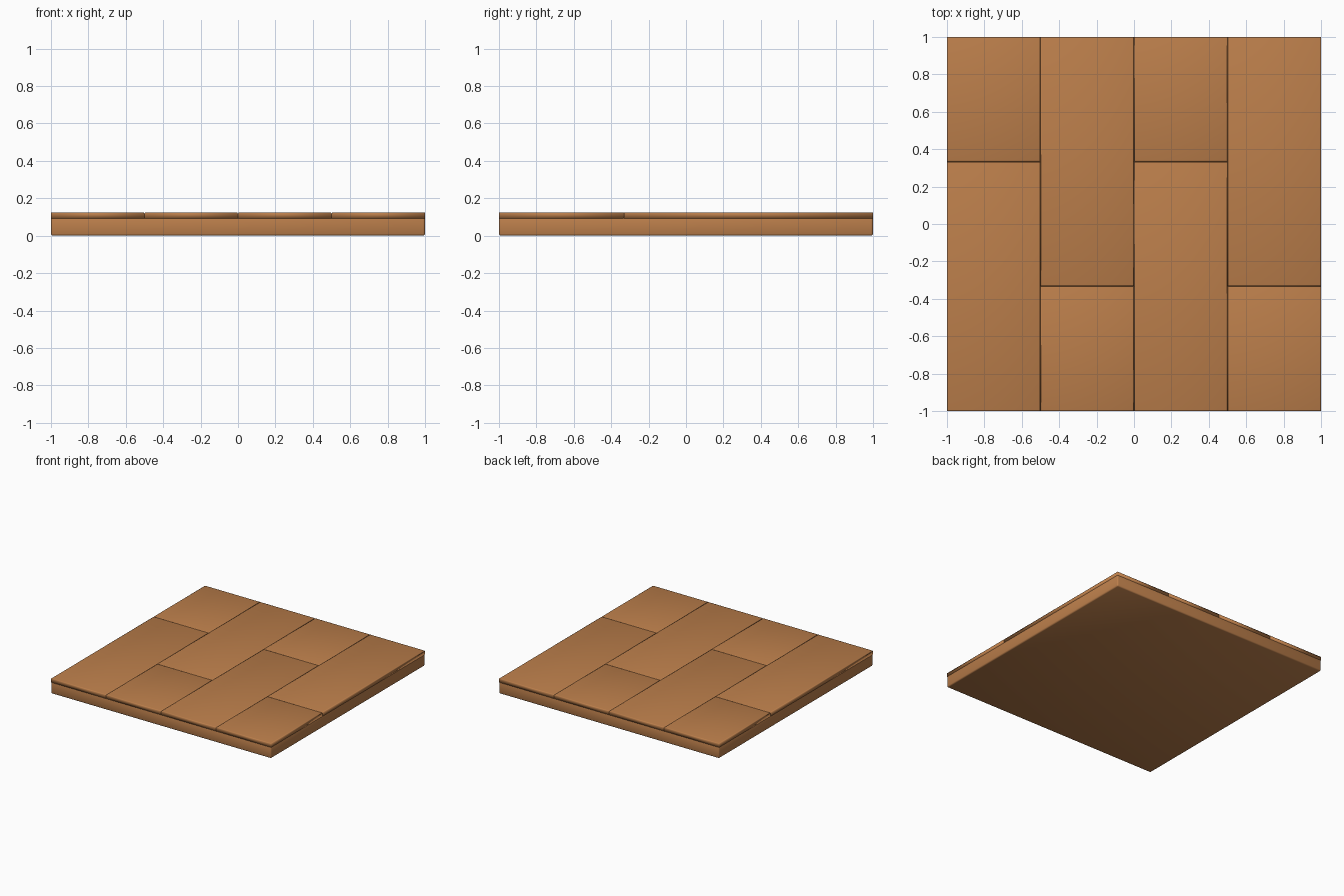
import bpy, bmesh

if "Cube" in bpy.data.objects:
    bpy.data.objects.remove(bpy.data.objects["Cube"])

wood = bpy.data.materials.new("wood")
wood.diffuse_color = (0.50, 0.21, 0.07, 1)
wood.use_nodes = True
wood.node_tree.nodes["Principled BSDF"].inputs["Base Color"].default_value = wood.diffuse_color


def block(name, lo, hi, bevel, keep_edge):
    """Box from corner lo to corner hi, with the chosen edges bevelled."""
    bm = bmesh.new()
    bmesh.ops.create_cube(bm, size=1)
    for v in bm.verts:
        v.co = [lo[i] + (v.co[i] + 0.5) * (hi[i] - lo[i]) for i in range(3)]
    edges = [e for e in bm.edges if keep_edge(e)]
    bmesh.ops.bevel(bm, geom=edges, offset=bevel, segments=2,
                    profile=0.5, affect='EDGES')
    for f in bm.faces:
        f.smooth = True
    me = bpy.data.meshes.new(name)
    bm.to_mesh(me)
    bm.free()
    me.materials.append(wood)
    ob = bpy.data.objects.new(name, me)
    bpy.context.collection.objects.link(ob)
    return ob


# base slab, rounded on every edge
block("base_slab", (-1, -1, 0), (1, 1, 0.1), 0.01, lambda e: True)

# four columns of planks with staggered joints
TOP, BOTTOM, GAP = 0.125, 0.092, 0.001
for col in range(4):
    x0 = -1 + col * 0.5
    joint = 1 / 3 if col % 2 == 0 else -1 / 3
    for part, (y0, y1) in (("front", (-1, joint)), ("back", (joint, 1))):
        # leave a fine seam only between neighbouring planks
        lo = [x0 + GAP * (col > 0), y0 + GAP * (part == "back"), BOTTOM]
        hi = [x0 + 0.5 - GAP * (col < 3), y1 - GAP * (part == "front"), TOP]
        block(f"plank_{col + 1}_{part}", lo, hi, 0.006,
              lambda e: all(v.co.z > TOP - 0.001 for v in e.verts))
